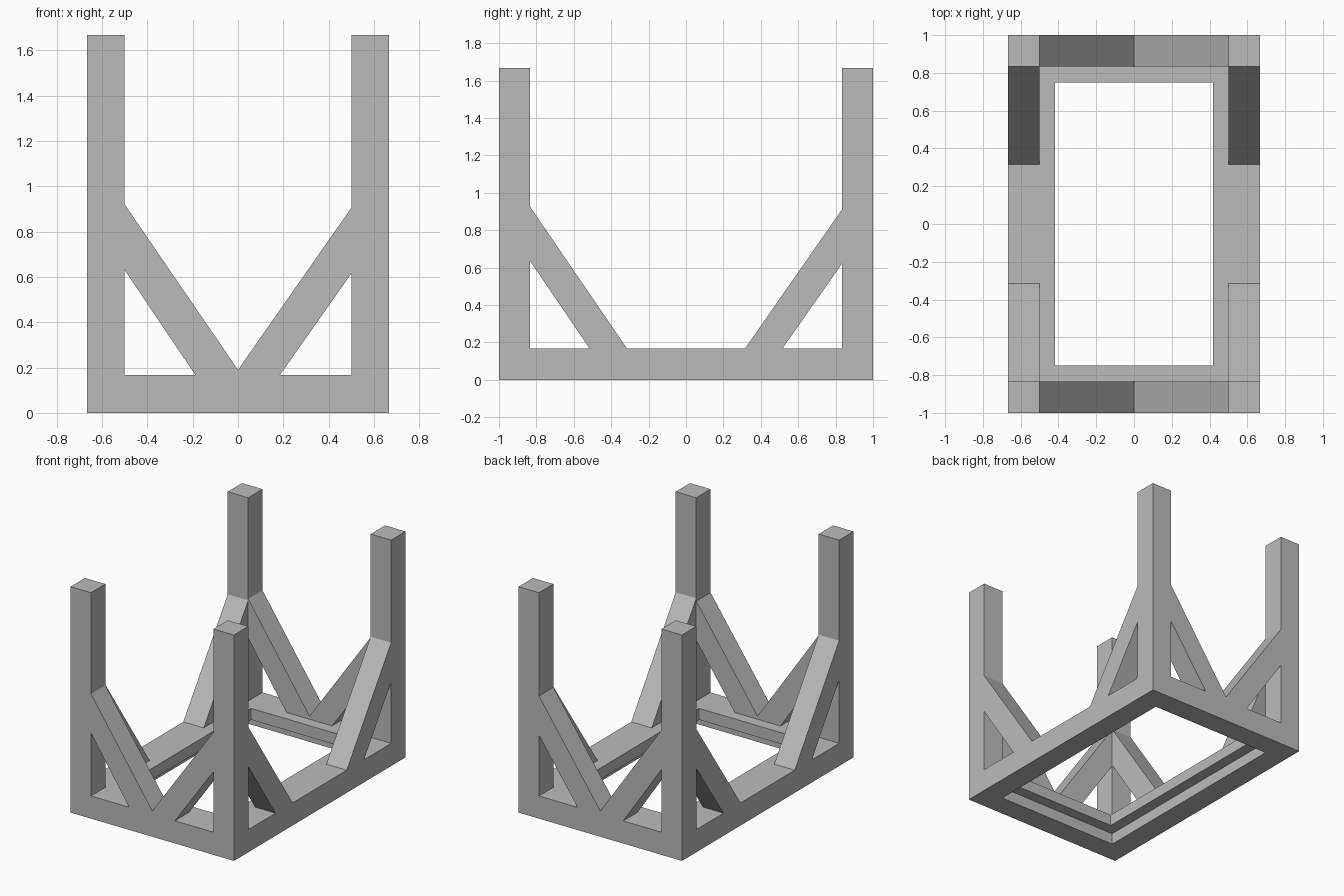
import bpy, bmesh

if "Cube" in bpy.data.objects:
    bpy.data.objects.remove(bpy.data.objects["Cube"])

grey = bpy.data.materials.new("plain grey")
grey.diffuse_color = (0.5, 0.5, 0.5, 1)
grey.use_nodes = True
grey.node_tree.nodes["Principled BSDF"].inputs["Base Color"].default_value = grey.diffuse_color

X, Y, T, H = 0.667, 1.0, 0.167, 1.667   # half width, half length, timber size, height
LIP, LIP_Z = 0.25, 0.083                # lip reach from the outside, lip underside


def finish(name, bm):
    bmesh.ops.recalc_face_normals(bm, faces=bm.faces)
    mesh = bpy.data.meshes.new(name)
    bm.to_mesh(mesh)
    bm.free()
    mesh.materials.append(grey)
    obj = bpy.data.objects.new(name, mesh)
    bpy.context.collection.objects.link(obj)


def prism(name, profile, axis, start, end):
    """Extrude a (horizontal, z) profile along the x or y axis."""
    bm = bmesh.new()
    place = (lambda h, z: (h, start, z)) if axis == "y" else (lambda h, z: (start, h, z))
    face = bm.faces.new([bm.verts.new(place(h, z)) for h, z in profile])
    new = bmesh.ops.extrude_face_region(bm, geom=[face])["geom"]
    d = end - start
    bmesh.ops.translate(bm, verts=[v for v in new if isinstance(v, bmesh.types.BMVert)],
                        vec=(0, d, 0) if axis == "y" else (d, 0, 0))
    finish(name, bm)


# Base frame: a stepped section swept round the rectangle, with an inner lip at the top
section = [(0, 0), (T, 0), (T, LIP_Z), (LIP, LIP_Z), (LIP, T), (0, T)]
bm = bmesh.new()
corners = [(-1, -1), (1, -1), (1, 1), (-1, 1)]
rings = [[bm.verts.new((sx * (X - d), sy * (Y - d), z)) for d, z in section]
         for sx, sy in corners]
for i in range(4):
    a, b = rings[i], rings[(i + 1) % 4]
    for j in range(6):
        k = (j + 1) % 6
        bm.faces.new((a[j], b[j], b[k], a[k]))
finish("base_frame", bm)

# Corner posts
for sx, sy in corners:
    lo, hi = sorted((sx * X, sx * (X - T)))
    y0, y1 = sorted((sy * Y, sy * (Y - T)))
    prism("corner_post", [(lo, T), (hi, T), (hi, H), (lo, H)], "y", y0, y1)

# Diagonal braces on the short ends, meeting in the middle
end_left = [(-0.5, 0.92), (0, 0.19), (0, T), (-0.188, T), (-0.5, 0.63)]
end_right = [(0.5, 0.905), (0, 0.19), (0, T), (0.185, T), (0.5, 0.615)]
for y in (-Y, Y - T):
    for profile in (end_left, end_right):
        prism("end_brace", profile, "y", y, y + T)

# Diagonal braces on the long sides
side_front = [(-0.833, 0.925), (-0.315, T), (-0.515, T), (-0.833, 0.635)]
side_back = [(0.833, 0.91), (0.315, T), (0.515, T), (0.833, 0.62)]
for x in (-X, X - T):
    for profile in (side_front, side_back):
        prism("side_brace", profile, "x", x, x + T)
